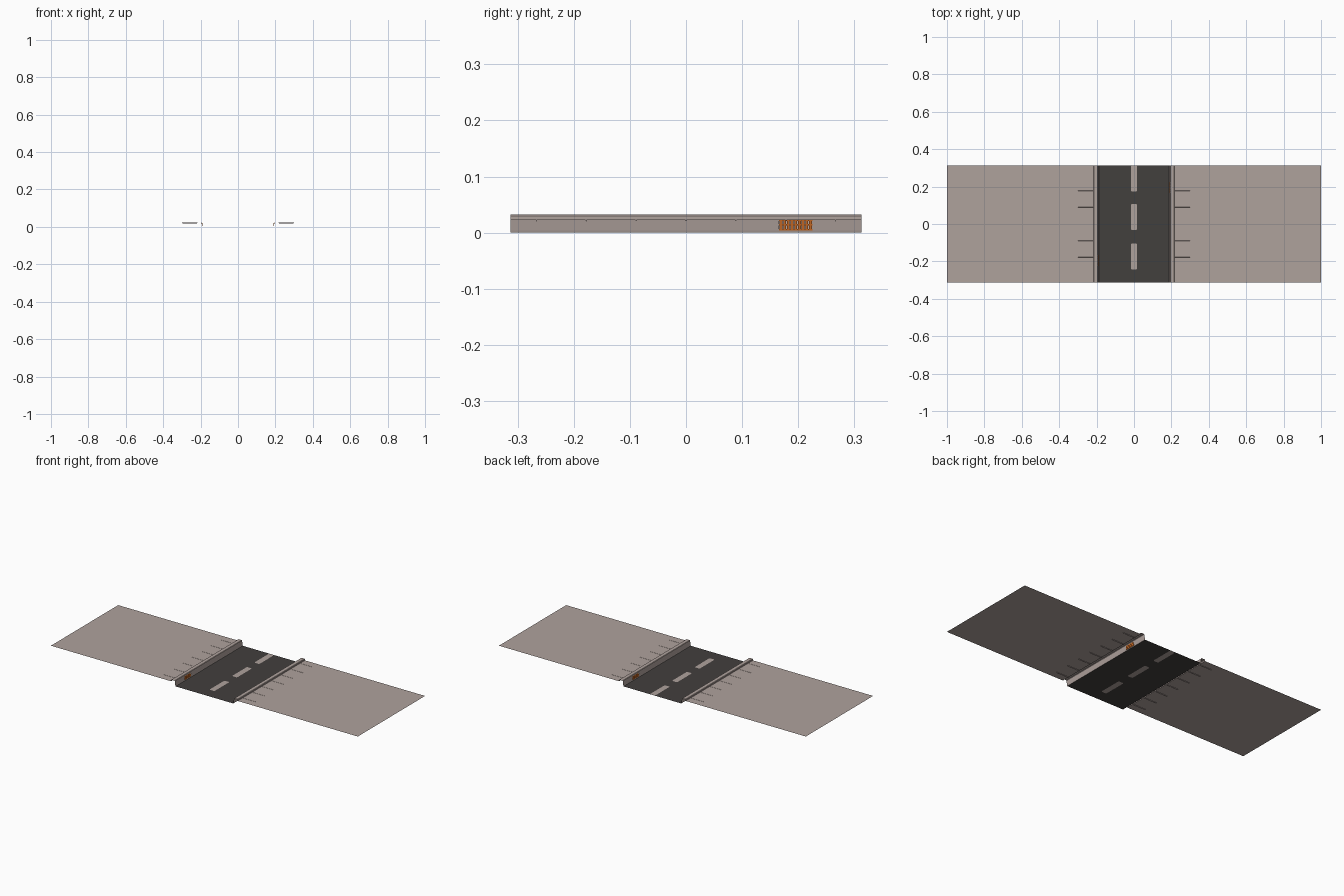
import bpy, bmesh, math

if "Cube" in bpy.data.objects:
    bpy.data.objects.remove(bpy.data.objects["Cube"])

H = 0.313          # half length of the street along y
WALK_Z = 0.0225    # pavement height


def material(name, rgb):
    m = bpy.data.materials.new(name)
    m.diffuse_color = (*rgb, 1)
    m.use_nodes = True
    m.node_tree.nodes["Principled BSDF"].inputs["Base Color"].default_value = m.diffuse_color
    return m


CONCRETE = material("warm concrete", (0.43, 0.36, 0.335))
ASPHALT = material("dark asphalt", (0.055, 0.05, 0.048))
RUST = material("rusty orange", (0.60, 0.15, 0.02))


def finish(name, bm, *mats):
    me = bpy.data.meshes.new(name)
    bm.to_mesh(me)
    bm.free()
    for m in mats:
        me.materials.append(m)
    ob = bpy.data.objects.new(name, me)
    bpy.context.collection.objects.link(ob)
    return ob


def sheet(name, rows, mat, skip=()):
    """Open sheet from rows of points; skip lists (row, column) cells left open."""
    bm = bmesh.new()
    vs = [[bm.verts.new(p) for p in r] for r in rows]
    for i in range(len(vs) - 1):
        for j in range(len(vs[0]) - 1):
            if (i, j) not in skip:
                bm.faces.new((vs[i][j], vs[i + 1][j], vs[i + 1][j + 1], vs[i][j + 1]))
    return finish(name, bm, mat)


# Road with the lane dashes cut in as their own faces
def dash_outline(y0, y1, w=0.0165, c=0.007):
    pts = []
    for cx, cy, a0 in ((w - c, y1 - c, 0), (c - w, y1 - c, 90), (c - w, y0 + c, 180), (w - c, y0 + c, 270)):
        for k in range(4):
            a = math.radians(a0 + 30 * k)
            pts.append((cx + c * math.cos(a), cy + c * math.sin(a), 0))
    return pts


bm = bmesh.new()
edges, loops = [], []
border = [(-0.188, -H, 0), (0.188, -H, 0), (0.188, H, 0), (-0.188, H, 0)]
for pts in [border] + [dash_outline(y, min(y + 0.14, H - 0.0005)) for y in (-0.243, -0.033, 0.174)]:
    vs = [bm.verts.new(p) for p in pts]
    loops.append(vs)
    edges += [bm.edges.new((vs[i], vs[(i + 1) % len(vs)])) for i in range(len(vs))]
bmesh.ops.triangle_fill(bm, use_beauty=True, use_dissolve=False, edges=edges, normal=(0, 0, 1))
# remove anything filled inside a dash, then cap each dash with one face
dash_sets = [set(l) for l in loops[1:]]
inner = [f for f in bm.faces if any(all(v in d for v in f.verts) for d in dash_sets)]
bmesh.ops.delete(bm, geom=inner, context='FACES_ONLY')
for l in loops[1:]:
    bm.faces.new(l).material_index = 1
for f in bm.faces:
    f.normal_update()
    if f.normal.z < 0:
        f.normal_flip()
finish("road", bm, ASPHALT, CONCRETE)


# Kerb, pavement and drain: the two sides are half-turn copies
PROFILE = [(0.188, 0), (0.189, 0.004), (0.192, 0.024), (0.193, 0.030), (0.195, 0.032),
           (0.215, 0.032), (0.217, 0.030), (0.217, WALK_Z)]
D0, D1 = 0.166, 0.225    # drain opening along y

for s, side in ((1, "right"), (-1, "left")):
    # kerb with an open drain slot in its wall
    rows = [[(s * x, s * y, z) for y in (-H, D0, D1, H)] for x, z in PROFILE]
    kerb = sheet("kerb_" + side, rows, CONCRETE, skip={(1, 1)})
    kerb.data.flip_normals()

    # pavement with short joint grooves beside the kerb
    ys = [(-H, 0)]
    for k in range(-3, 4):
        ys += [(k * 0.089 - 0.0008, 0), (k * 0.089, 0.003), (k * 0.089 + 0.0008, 0)]
    ys.append((H, 0))
    rows = [[(s * x, s * y, WALK_Z - d * g) for y, d in ys]
            for x, g in ((0.217, 0), (0.219, 1), (0.298, 1), (0.30, 0), (1.0, 0))]
    sheet("pavement_" + side, rows, CONCRETE)

    # rusty drain grate: two rails and upright bars following the wall slope
    bm = bmesh.new()

    def block(y0, y1, z0, z1, t):
        r = bmesh.ops.create_cube(bm, size=1)
        for v in r["verts"]:
            z = z1 if v.co.z > 0 else z0
            x = 0.1885 + 0.15 * z + (t if v.co.x > 0 else -0.0005)
            y = y1 if v.co.y > 0 else y0
            v.co = (s * x, s * y, z)

    for z in (0.004, 0.0125, 0.021):
        block(D0, D1, z, z + 0.003, 0.002)
    n = 9
    step = (D1 - D0) / n
    for k in range(n):
        block(D0 + k * step + 0.0008, D0 + (k + 1) * step - 0.0008, 0.0045, 0.0235, 0.003)
    bmesh.ops.recalc_face_normals(bm, faces=bm.faces)
    finish("drain_grate_" + side, bm, RUST)
